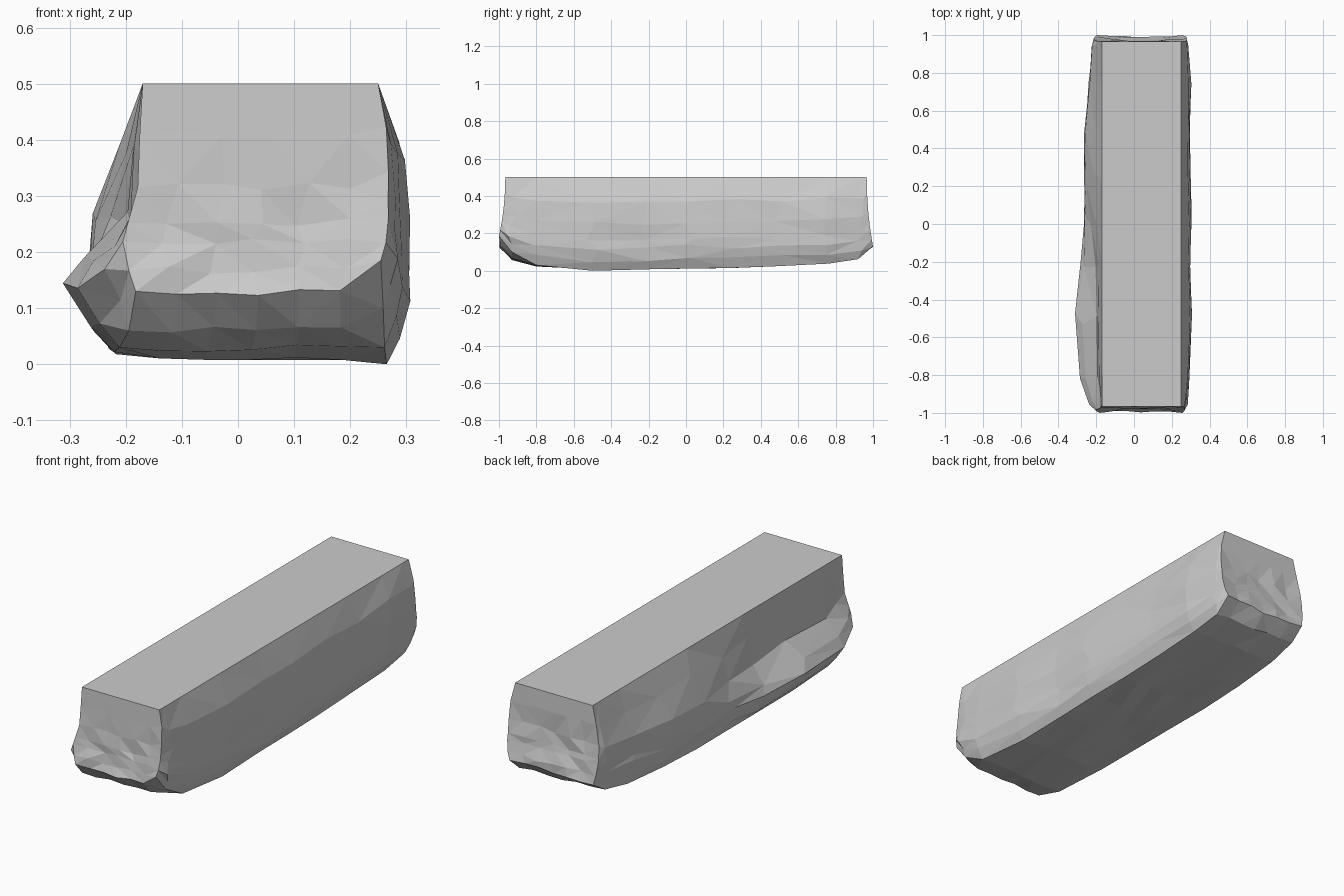
import bpy, bmesh, random

if "Cube" in bpy.data.objects:
    bpy.data.objects.remove(bpy.data.objects["Cube"])

random.seed(4)

# Stations along the beam: y, left extent, right extent, left bottom z, right bottom z
STATIONS = [
    (-1.00, -.205, .268, .130, .185),
    (-0.93, -.240, .285, .060, .100),
    (-0.80, -.288, .295, .030, .030),
    (-0.50, -.315, .310, .022, .000),
    (-0.20, -.290, .300, .018, .008),
    (0.02, -.275, .310, .022, .012),
    (0.24, -.272, .303, .028, .015),
    (0.50, -.268, .297, .038, .025),
    (0.76, -.245, .305, .050, .038),
    (0.92, -.227, .290, .080, .062),
    (1.00, -.213, .280, .130, .130),
]
# Side profiles: depth fraction down the side, and bulge fraction at each depth
DEPTH = [0, .25, .5, .67, .76, .9, 1]
LEFT_FRONT = [0, .15, .25, .75, 1, .7, .35]
LEFT_BACK = [0, .5, .93, 1, .95, .8, .6]
RIGHT = [0, .8, 1, .98, 1, .75, .25]
TOP_L, TOP_R, TOP_Z = -.17, .25, .5
COLS, LAST = 6, len(DEPTH) - 1


def jit(a):
    return random.uniform(-a, a)


bm = bmesh.new()
sections = []
for k, (y, xl, xr, zl, zr) in enumerate(STATIONS):
    end = k in (0, len(STATIONS) - 1)
    t = min(1, max(0, (y + .3) / .55))
    left, right = [], []
    for i, g in enumerate(DEPTH):
        yy = (1 if y > 0 else -1) * (.966 + .034 * g ** 2) if end else y
        fl = LEFT_FRONT[i] * (1 - t) + LEFT_BACK[i] * t
        rough = 0 < i < LAST and not end
        if rough:
            yy += jit(.03)
        left.append(bm.verts.new((TOP_L + fl * (xl - TOP_L) + (rough and abs(jit(.012))),
                                  yy, TOP_Z - g * (TOP_Z - zl) + (rough and jit(.012)))))
        right.append(bm.verts.new((TOP_R + RIGHT[i] * (xr - TOP_R) - (rough and abs(jit(.007))),
                                   yy, TOP_Z - g * (TOP_Z - zr) + (rough and jit(.012)))))
    # Underside row
    bottom = [left[-1]]
    for c in range(1, COLS):
        p = left[-1].co.lerp(right[-1].co, c / COLS)
        if end:
            p.z = .128 + jit(.006)
            p.y *= 1 - abs(jit(.014))
        else:
            p.z = max(.008, min(p.z, zl) + jit(.008))
        bottom.append(bm.verts.new(p))
    sections.append((left, right, bottom + [right[-1]]))


def strip(a, b):
    for i in range(len(a) - 1):
        bm.faces.new((a[i], a[i + 1], b[i + 1], b[i]))


# Long sides and underside
for a, b in zip(sections, sections[1:]):
    for row_a, row_b in zip(a, b):
        strip(row_a, row_b)

# Chipped end faces
end_tops = []
for k, (left, right, bottom) in enumerate((sections[0], sections[-1])):
    rows = []
    for i in range(LAST):
        row = [left[i]]
        if i:
            for c in range(1, COLS):
                p = left[i].co.lerp(right[i].co, c / COLS)
                p.z = TOP_Z - DEPTH[i] * (TOP_Z - .13) + jit(.008)
                p.x += jit(.01)
                p.y *= 1 - .5 * abs(jit(.03)) * (i > 1)
                row.append(bm.verts.new(p))
        rows.append(row + [right[i]])
    rows.append(bottom)
    bm.faces.new(rows[0] + rows[1][::-1])
    for a, b in zip(rows[1:], rows[2:]):
        strip(a, b)

bmesh.ops.triangulate(bm, faces=bm.faces[:])

# Flat cut top
bm.faces.new([s[0][0] for s in sections] + [s[1][0] for s in reversed(sections)])
bmesh.ops.recalc_face_normals(bm, faces=bm.faces[:])

mesh = bpy.data.meshes.new("rock_beam")
bm.to_mesh(mesh)
bm.free()
bpy.context.collection.objects.link(bpy.data.objects.new("rock_beam", mesh))
